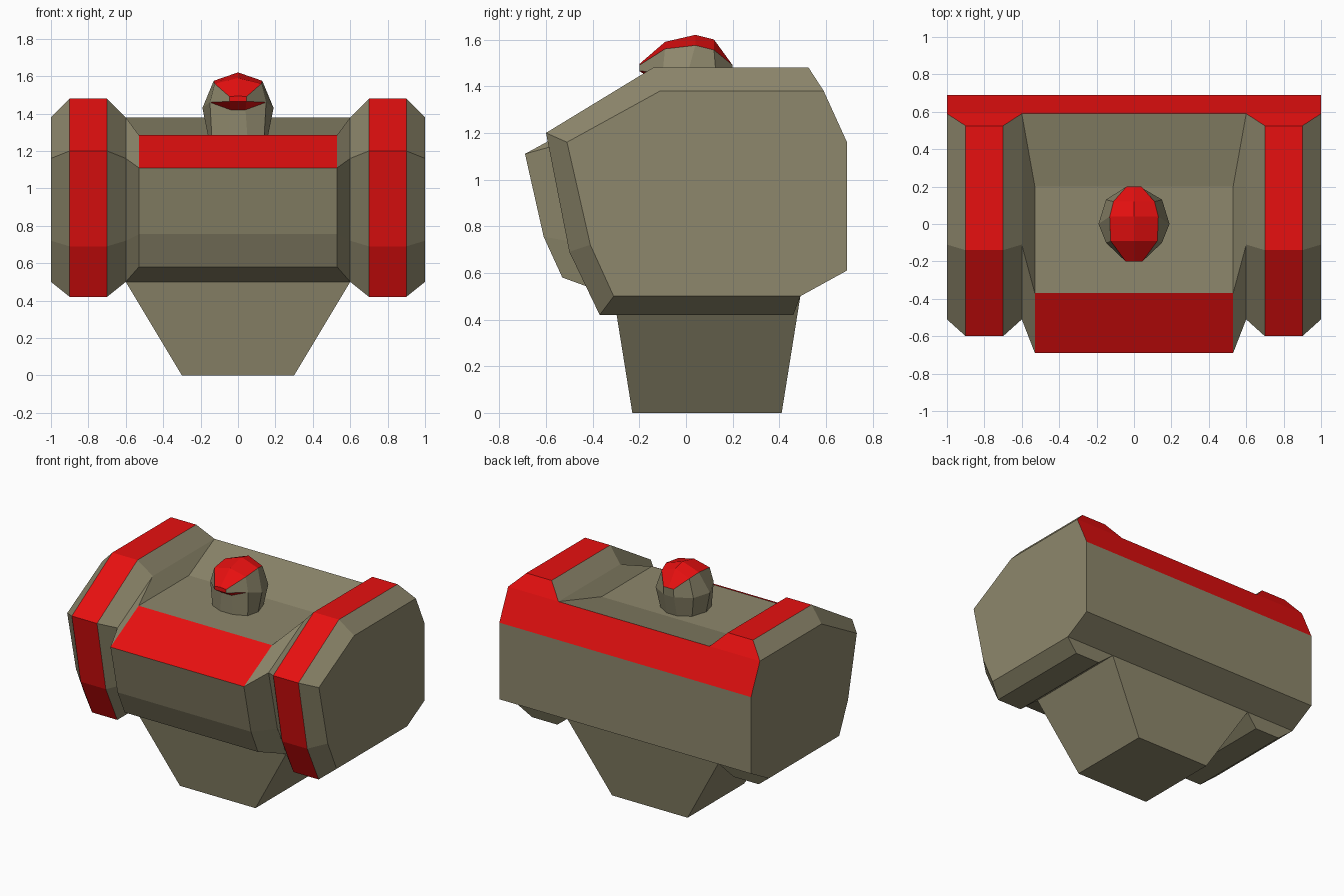
import bpy, bmesh

if "Cube" in bpy.data.objects:
    bpy.data.objects.remove(bpy.data.objects["Cube"])


def material(name, rgb):
    m = bpy.data.materials.new(name)
    m.diffuse_color = (*rgb, 1)
    m.use_nodes = True
    m.node_tree.nodes["Principled BSDF"].inputs["Base Color"].default_value = m.diffuse_color
    return m


MATS = [material("khaki_grey", (0.27, 0.245, 0.15)),
        material("bright_red", (0.80, 0.005, 0.005))]


def build(name, faces):
    """faces: list of (points, material index); repeated points are merged."""
    bm = bmesh.new()
    verts = {}
    for pts, mat in faces:
        vs = []
        for p in pts:
            key = tuple(round(c, 4) for c in p)
            if key not in verts:
                verts[key] = bm.verts.new(key)
            if verts[key] not in vs:
                vs.append(verts[key])
        if len(vs) > 2:
            bm.faces.new(vs).material_index = mat
    bmesh.ops.recalc_face_normals(bm, faces=bm.faces)
    me = bpy.data.meshes.new(name)
    bm.to_mesh(me)
    bm.free()
    for m in MATS:
        me.materials.append(m)
    ob = bpy.data.objects.new(name, me)
    bpy.context.collection.objects.link(ob)
    return ob


# Side profiles (y, z): end section, raised band, bulging centre
BASE = [(-.51, 1.16), (-.11, 1.38), (.59, 1.38), (.59, 1.38), (.69, 1.16), (.69, .61),
        (.49, .50), (.49, .50), (-.31, .50), (-.31, .50), (-.41, .72)]
BAND = [(-.60, 1.20), (-.14, 1.48), (.525, 1.48), (.59, 1.38), (.69, 1.16), (.69, .61),
        (.49, .50), (.46, .42), (-.37, .42), (-.37, .42), (-.50, .69)]
CENTRE = [(-.69, 1.11), (-.37, 1.285), (.20, 1.285), (.59, 1.38), (.69, 1.16), (.69, .61),
          (.49, .50), (.49, .50), (-.31, .50), (-.53, .58), (-.61, .755)]

# Torso: profiles lofted along x, with painted bands, chest slope and rear stripe
half = [(1, BASE), (.9, BAND), (.7, BAND), (.6, BASE), (.53, CENTRE)]
stations = [(-x, p) for x, p in half] + half[::-1]
n = len(BASE)
faces = []
for (xa, pa), (xb, pb) in zip(stations, stations[1:]):
    red = {3}
    if pa is BAND or pb is BAND:
        red.add(2)
    if pa is BAND and pb is BAND:
        red |= {0, 1, 9, 10}
    if pa is CENTRE and pb is CENTRE:
        red.add(0)
    for i in range(n):
        j = (i + 1) % n
        quad = [(xa, *pa[i]), (xa, *pa[j]), (xb, *pb[j]), (xb, *pb[i])]
        faces.append((quad, int(i in red)))
for x in (-1, 1):
    faces.append(([(x, *p) for p in BASE], 0))
build("torso", faces)

# Waist: tapered block under the torso
low = [(-.3, -.23, 0), (.3, -.23, 0), (.3, .41, 0), (-.3, .41, 0)]
top = [(-.6, -.31, .5), (.6, -.31, .5), (.6, .49, .5), (-.6, .49, .5)]
faces = [(low, 0), (top, 0)]
for i in range(4):
    j = (i + 1) % 4
    faces.append(([low[i], low[j], top[j], top[i]], 0))
build("waist", faces)

# Head: rows run front to back, from crest down to neck, mirrored in x
crest = [(0, -.20, 1.495), (0, -.09, 1.59), (0, .04, 1.62), (0, .12, 1.60), (0, .20, 1.49)]
edge = [(.045, -.20, 1.49), (.125, -.09, 1.56), (.13, .04, 1.575),
        (.11, .12, 1.555), (.04, .20, 1.49)]
brow = [(.045, -.20, 1.465), (.15, -.10, 1.46), (.19, 0, 1.43),
        (.15, .13, 1.43), (.04, .195, 1.43)]
cheek = [(.04, -.13, 1.42)] + brow[1:]
neck = [(.05, -.13, 1.28), (.14, -.09, 1.28), (.16, 0, 1.28),
        (.125, .11, 1.28), (.04, .16, 1.28)]


def flip(row):
    return [(-x, y, z) for x, y, z in row]


rows = [flip(r) for r in (neck, cheek, brow, edge)] + [crest, edge, brow, cheek, neck]
faces = []
for k, (a, b) in enumerate(zip(rows, rows[1:])):
    for i in range(4):
        # crest paint and underside of the visor
        faces.append(([a[i], a[i + 1], b[i + 1], b[i]], int(k in (1, 3, 4, 6))))
# front: visor lip, visor underside, face
L, R = rows[:4], rows[:4:-1]
faces.append(([L[3][0], crest[0], R[3][0], R[2][0], L[2][0]], 1))
faces.append(([L[2][0], R[2][0], R[1][0], L[1][0]], 1))
faces.append(([L[1][0], R[1][0], R[0][0], L[0][0]], 0))
# back of the head and neck underside
faces.append(([L[3][4], crest[4], R[3][4], R[2][4], L[2][4]], 0))
faces.append(([L[2][4], R[2][4], R[0][4], L[0][4]], 0))
faces.append((flip(neck) + neck[::-1], 0))
build("head", faces)
